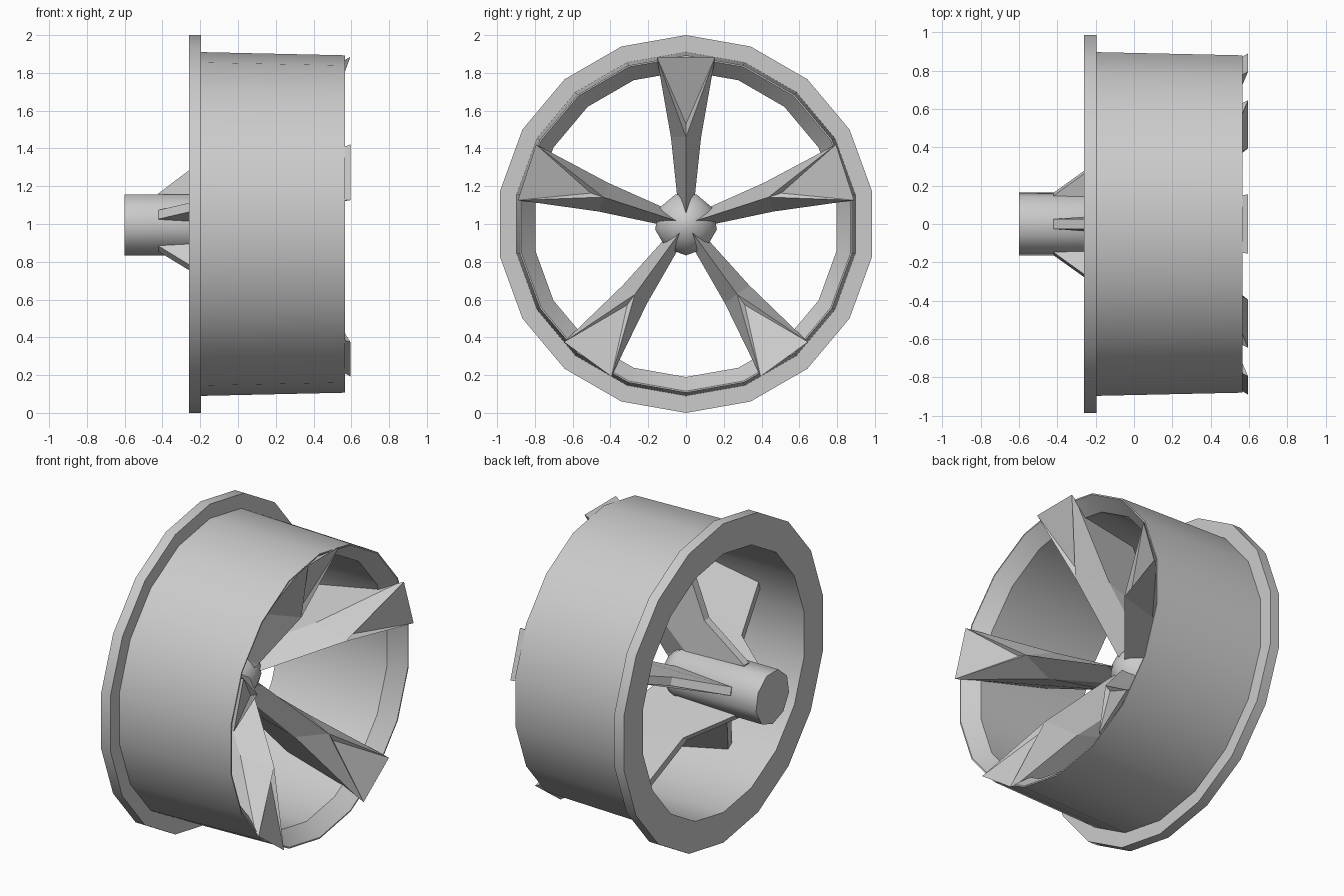
import bpy, bmesh, math
from mathutils import Matrix

cube = bpy.data.objects.get("Cube")
if cube:
    bpy.data.objects.remove(cube, do_unlink=True)

metal = bpy.data.materials.new("grey_metal")
metal.use_nodes = True
metal.diffuse_color = (0.6, 0.6, 0.6, 1)
metal.node_tree.nodes["Principled BSDF"].inputs["Base Color"].default_value = (0.6, 0.6, 0.6, 1)


def add_object(name, bm, smooth_angle=None):
    """Turn a bmesh into a named object centred on the axle height."""
    bmesh.ops.recalc_face_normals(bm, faces=bm.faces)
    mesh = bpy.data.meshes.new(name)
    bm.to_mesh(mesh)
    bm.free()
    mesh.materials.append(metal)
    obj = bpy.data.objects.new(name, mesh)
    obj.location.z = 1
    bpy.context.collection.objects.link(obj)
    if smooth_angle:
        bpy.ops.object.select_all(action='DESELECT')
        obj.select_set(True)
        bpy.context.view_layer.objects.active = obj
        bpy.ops.object.shade_smooth_by_angle(angle=math.radians(smooth_angle))
    return obj


def lathe(name, profile, sides, smooth_angle, closed):
    """Spin an (x, radius) profile around the x axis, one vertex pointing down."""
    bm = bmesh.new()
    rings = []
    for x, r in profile:
        angles = [math.tau * i / sides for i in range(sides)]
        rings.append([bm.verts.new((x, r * math.sin(a), -r * math.cos(a))) for a in angles])
    pairs = list(zip(rings, rings[1:]))
    if closed:
        pairs.append((rings[-1], rings[0]))
    else:
        bm.faces.new(rings[0])
        bm.faces.new(rings[-1])
    for a, b in pairs:
        for i in range(sides):
            j = (i + 1) % sides
            bm.faces.new((a[i], a[j], b[j], b[i]))
    return add_object(name, bm, smooth_angle)


# Rim: flange at the back, tapered barrel, bevelled front lip, straight bore
lathe("rim", [(-0.26, 0.81), (-0.26, 1.0), (-0.195, 1.0), (-0.195, 0.91),
              (0.567, 0.893), (0.567, 0.885), (0.475, 0.81)], 18, 30, True)

# Hub: axle stub with a domed front
lathe("hub", [(-0.6, 0.166), (0.0, 0.166), (0.05, 0.142), (0.1, 0.09), (0.125, 0.03)],
      9, 45, False)


def spoke_mesh():
    """One upright spoke with a narrow back strip and a forked front ridge.
    Points are (x, sideways, radius)."""
    bm = bmesh.new()

    def pair(x, w, r):
        return [bm.verts.new((x, s * w, r)) for s in (-1, 1)]

    root, heel = pair(-0.42, 0.025, 0.05), pair(-0.42, 0.025, 0.163)
    knee, end = pair(-0.145, 0.025, 0.37), pair(0.035, 0.025, 0.83)
    inner, waist = pair(-0.05, 0.045, 0.13), pair(0.25, 0.08, 0.46)
    lip, corner = pair(0.56, 0.148, 0.865), pair(0.595, 0.155, 0.885)
    nose = bm.verts.new((0.1, 0, 0.04))
    ridge = bm.verts.new((0.14, 0, 0.085))
    fork = bm.verts.new((0.44, 0, 0.46))
    floor = bm.verts.new((0.44, 0, 0.53))
    # Back strip and outer end
    for a, b in ((root, heel), (heel, knee), (knee, end), (end, lip), (lip, corner)):
        bm.faces.new((a[0], a[1], b[1], b[0]))
    # Sides and the walls of the forked recess
    for i in (0, 1):
        bm.faces.new((root[i], heel[i], inner[i], nose))
        bm.faces.new((inner[i], ridge, nose))
        bm.faces.new((heel[i], knee[i], waist[i], inner[i]))
        bm.faces.new((inner[i], waist[i], fork, ridge))
        bm.faces.new((knee[i], end[i], lip[i], waist[i]))
        bm.faces.new((waist[i], lip[i], corner[i], fork))
        bm.faces.new((fork, corner[i], floor))
    bm.faces.new((floor, corner[0], corner[1]))
    bm.faces.new((root[0], root[1], nose))
    return bm


# Five spokes around the axle
for k in range(5):
    bm = spoke_mesh()
    bm.transform(Matrix.Rotation(math.tau * k / 5, 4, 'X'))
    add_object(f"spoke_{k + 1}", bm)
